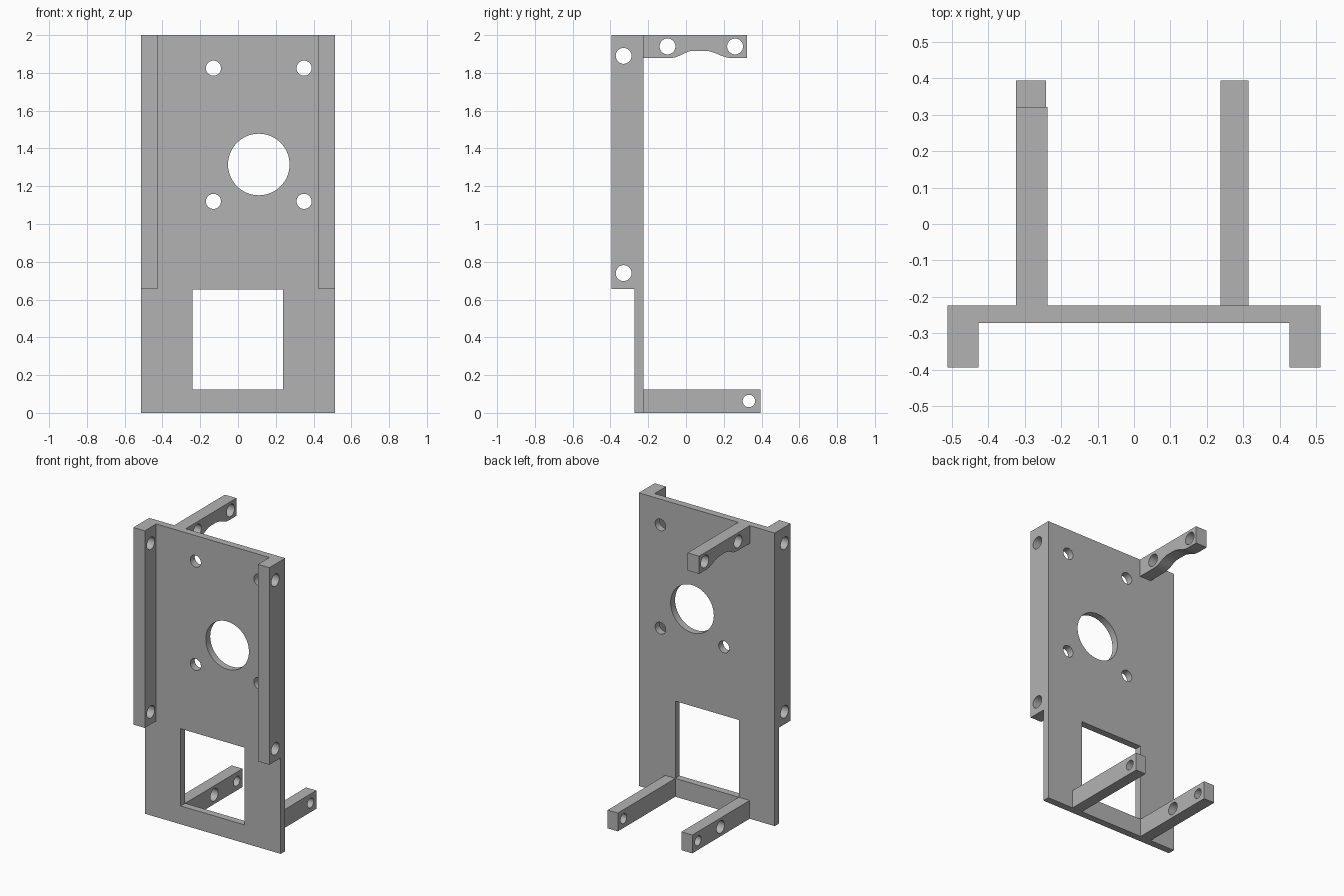
import bpy
import bmesh
import math
from mathutils import Matrix

cube = bpy.data.objects.get("Cube")
if cube:
    bpy.data.objects.remove(cube, do_unlink=True)

# Single grey material
grey = bpy.data.materials.new("plain grey")
grey.use_nodes = True
colour = (0.45, 0.45, 0.45, 1)
grey.diffuse_color = colour
grey.node_tree.nodes["Principled BSDF"].inputs["Base Color"].default_value = colour

# Profile axes: FRONT draws in x,z and extrudes along -y; SIDE draws in y,z and extrudes along x
FRONT = Matrix(((1, 0, 0, 0), (0, 0, -1, 0), (0, 1, 0, 0), (0, 0, 0, 1)))
SIDE = Matrix(((0, 0, 1, 0), (1, 0, 0, 0), (0, 1, 0, 0), (0, 0, 0, 1)))


def rect(u0, u1, v0, v1):
    return [(u0, v0), (u1, v0), (u1, v1), (u0, v1)]


def circle(u, v, r, n=40):
    return [(u + r * math.cos(math.tau * i / n), v + r * math.sin(math.tau * i / n))
            for i in range(n)]


def slab(name, outline, holes, axes, centre, thickness):
    """Filled outline with holes, extruded about a centre position."""
    curve = bpy.data.curves.new(name + "_profile", "CURVE")
    curve.dimensions = "2D"
    curve.fill_mode = "BOTH"
    curve.extrude = thickness / 2
    for loop in [outline] + holes:
        spline = curve.splines.new("POLY")
        spline.points.add(len(loop) - 1)
        for point, (u, v) in zip(spline.points, loop):
            point.co = (u, v, 0, 1)
        spline.use_cyclic_u = True
    helper = bpy.data.objects.new(name + "_helper", curve)
    bpy.context.collection.objects.link(helper)
    graph = bpy.context.evaluated_depsgraph_get()
    mesh = bpy.data.meshes.new_from_object(helper.evaluated_get(graph))
    bpy.data.objects.remove(helper, do_unlink=True)
    bpy.data.curves.remove(curve)
    mesh.transform(axes @ Matrix.Translation((0, 0, centre)))

    bm = bmesh.new()
    bm.from_mesh(mesh)
    bmesh.ops.remove_doubles(bm, verts=bm.verts, dist=1e-5)
    bmesh.ops.recalc_face_normals(bm, faces=bm.faces)
    bm.to_mesh(mesh)
    bm.free()

    mesh.name = name
    mesh.materials.clear()
    mesh.materials.append(grey)
    obj = bpy.data.objects.new(name, mesh)
    bpy.context.collection.objects.link(obj)
    bpy.ops.object.select_all(action="DESELECT")
    obj.select_set(True)
    bpy.context.view_layer.objects.active = obj
    bpy.ops.object.shade_smooth_by_angle(angle=math.radians(30))
    return obj


HALF, INNER = 0.513, 0.427     # plate half width, inner face of the flanges
STEP, TOP = 0.655, 2.0         # flange bottom, overall height
BACK = -0.224                  # back face of the plate

# Back plate with window, motor opening and four screw holes
plate = [(-HALF, 0), (HALF, 0), (HALF, STEP), (INNER, STEP), (INNER, TOP),
         (-INNER, TOP), (-INNER, STEP), (-HALF, STEP)]
openings = [rect(-0.242, 0.238, 0.125, 0.652), circle(0.11, 1.315, 0.163, 64)]
openings += [circle(x, z, 0.04) for x in (-0.13, 0.35) for z in (1.12, 1.825)]
slab("back_plate", plate, openings, FRONT, -BACK + 0.024, 0.048)

# Side flanges
for name, side in (("left_flange", 1), ("right_flange", -1)):
    slab(name, rect(-0.395, BACK, STEP, TOP),
         [circle(-0.33, z, 0.042) for z in (0.74, 1.89)],
         SIDE, side * (HALF + INNER) / 2, HALF - INNER)

# Lower arms
low = rect(BACK, 0.395, 0, 0.125)
end_hole = circle(0.333, 0.063, 0.033)
slab("lower_left_arm", low, [end_hole], SIDE, 0.276, 0.077)
slab("lower_right_arm", low, [end_hole, circle(0.09, 0.063, 0.042)], SIDE, -0.283, 0.082)

# Upper arm with a shallow curved relief underneath
relief = []
for start, end, rising in ((-0.08, 0.04, True), (0.10, 0.24, False)):
    for i in range(9):
        t = i / 8
        ease = (1 - math.cos(math.pi * t)) / 2
        relief.append((start + (end - start) * t,
                       1.879 + 0.038 * (ease if rising else 1 - ease)))
upper = [(BACK, 1.879)] + relief + [(0.322, 1.879), (0.322, TOP), (BACK, TOP)]
slab("upper_arm", upper, [circle(y, 1.94, 0.042) for y in (-0.098, 0.26)],
     SIDE, -0.281, 0.087)
